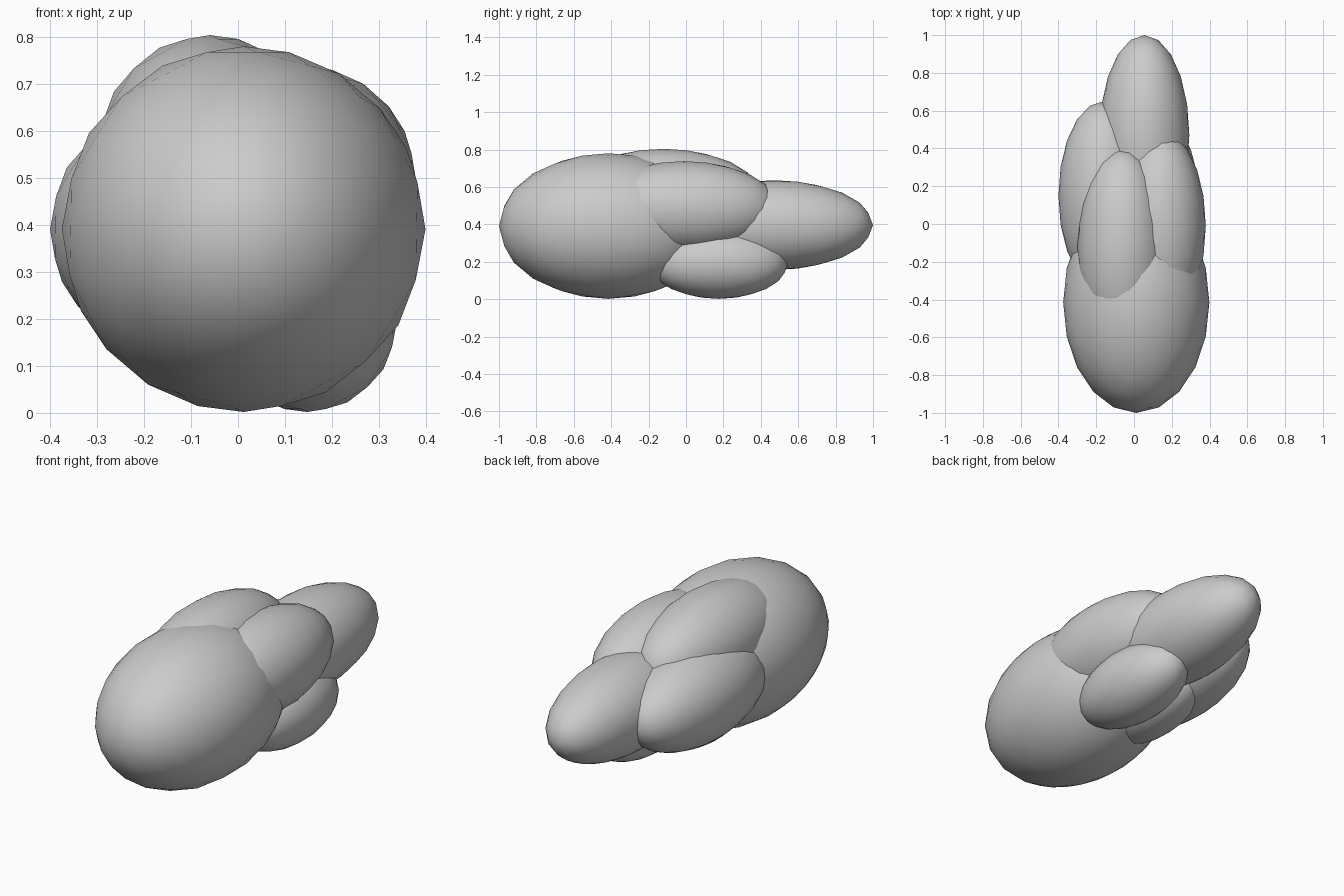
import bpy

if "Cube" in bpy.data.objects:
    bpy.data.objects.remove(bpy.data.objects["Cube"])

# Cluster of overlapping stretched lobes: name, centre, radii
LOBES = [
    ("front_lobe",       (0.012, -0.415, 0.391), (0.387, 0.585, 0.389)),
    ("back_lobe",        (0.055, 0.47, 0.396),   (0.238, 0.53, 0.240)),
    ("top_lobe",         (-0.06, -0.12, 0.55),   (0.240, 0.52, 0.254)),
    ("left_lobe",        (-0.16, 0.15, 0.391),   (0.240, 0.50, 0.250)),
    ("right_lobe",       (0.14, -0.01, 0.488),   (0.240, 0.505, 0.250)),
    ("lower_right_lobe", (0.147, 0.175, 0.193),  (0.191, 0.37, 0.191)),
    ("lower_left_lobe",  (-0.08, 0.015, 0.252),  (0.190, 0.37, 0.190)),
]


def add_lobe(name, centre, radii):
    bpy.ops.mesh.primitive_ico_sphere_add(subdivisions=3, radius=1, location=centre)
    lobe = bpy.context.object
    lobe.name = name
    lobe.scale = radii
    bpy.ops.object.transform_apply(location=False, rotation=False, scale=True)
    bpy.ops.object.shade_smooth()


for lobe in LOBES:
    add_lobe(*lobe)
